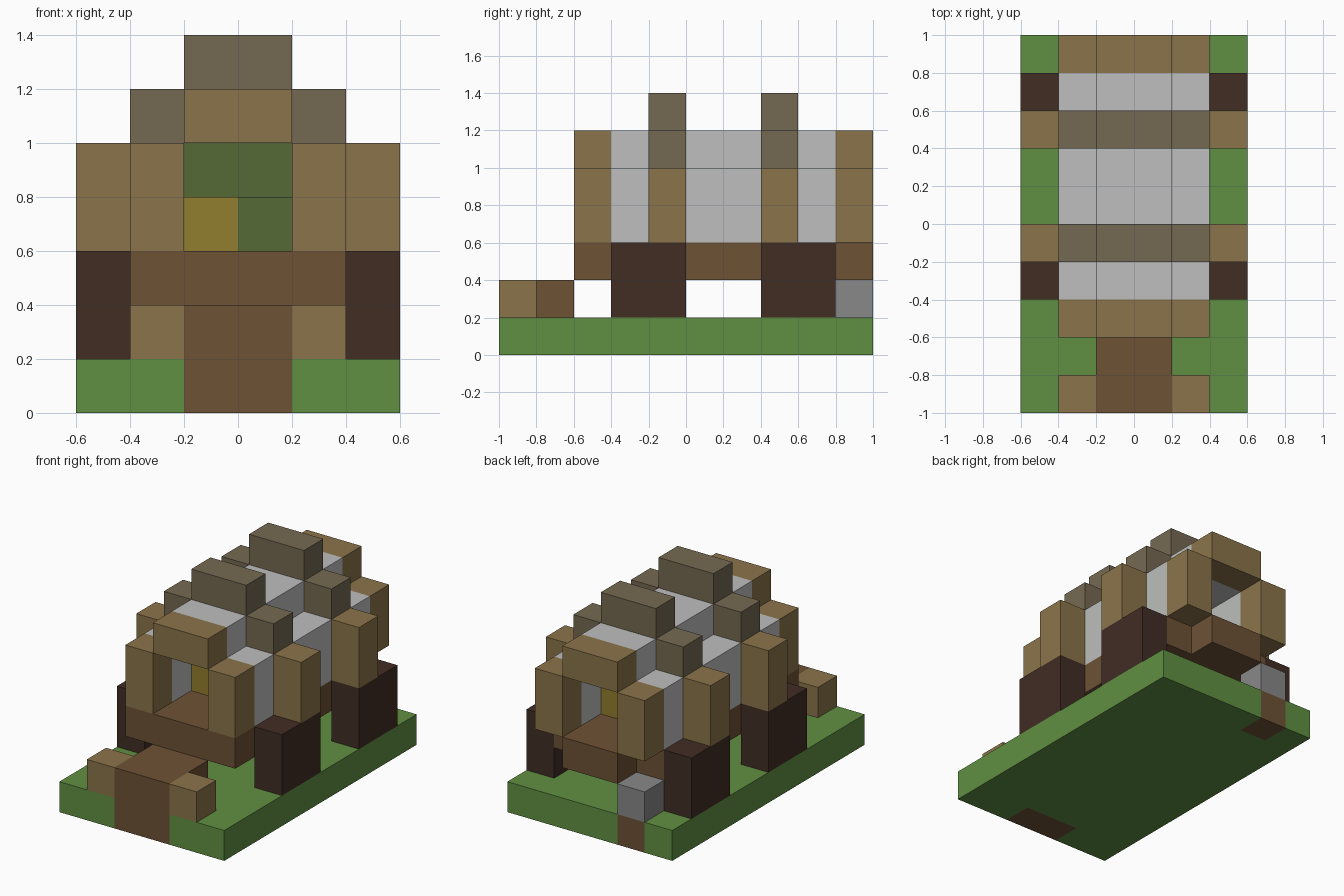
import bpy
import bmesh

U = 0.2  # block size

if "Cube" in bpy.data.objects:
    bpy.data.objects.remove(bpy.data.objects["Cube"], do_unlink=True)


def linear(v):
    v /= 255
    return v / 12.92 if v <= 0.04045 else ((v + 0.055) / 1.055) ** 2.4


def material(name, r, g, b):
    m = bpy.data.materials.new(name)
    m.use_nodes = True
    col = (linear(r), linear(g), linear(b), 1)
    m.diffuse_color = col
    bsdf = next(n for n in m.node_tree.nodes if n.type == "BSDF_PRINCIPLED")
    bsdf.inputs["Base Color"].default_value = col
    bsdf.inputs["Roughness"].default_value = 0.9
    return m


grass = material("grass green", 97, 144, 66)
tan = material("tan wood", 139, 116, 74)
bow = material("weathered wood", 117, 105, 82)
brown = material("brown wood", 110, 82, 53)
dark = material("dark wood", 65, 45, 36)
white = material("canvas white", 189, 191, 189)
grey = material("stone grey", 136, 136, 136)
yellow = material("straw yellow", 146, 126, 46)
leaf = material("dark green", 85, 104, 54)


def blocks(name, mat, *boxes):
    """One object from boxes given as x, y, z ranges in block units."""
    bm = bmesh.new()
    for x0, x1, y0, y1, z0, z1 in boxes:
        verts = bmesh.ops.create_cube(bm, size=1)["verts"]
        for v in verts:
            v.co.x = U * (x1 if v.co.x > 0 else x0)
            v.co.y = U * (y1 if v.co.y > 0 else y0)
            v.co.z = U * (z1 if v.co.z > 0 else z0)
    me = bpy.data.meshes.new(name)
    bm.to_mesh(me)
    bm.free()
    me.materials.append(mat)
    ob = bpy.data.objects.new(name, me)
    bpy.context.collection.objects.link(ob)
    return ob


def pair(x0, x1, *rest):
    """A box and its mirror image across x = 0."""
    return [(x0, x1, *rest), (-x1, -x0, *rest)]


# Ground slab, left open where the path and the rear post run through it
blocks("ground", grass,
       (-3, 3, -4, 4, 0, 1), *pair(1, 3, -5, -4, 0, 1),
       (-3, -2, 4, 5, 0, 1), (-1, 3, 4, 5, 0, 1))
blocks("rear_post", brown, (-2, -1, 4, 5, 0, 1))
blocks("rear_stone", grey, (-2, -1, 4, 5, 1, 2))

# Front step with side blocks
blocks("front_step", brown, (-1, 1, -5, -4, 0, 2), (-1, 1, -4, -3, 1, 2))
blocks("step_sides", tan, *pair(1, 2, -5, -4, 1, 2))

# Wagon bed with a narrower tail
blocks("wagon_bed", brown, (-2, 2, -3, 4, 2, 3), (-1, 1, 4, 5, 2, 3))

# Wheels
for label, y in (("front", -2), ("rear", 2)):
    blocks(label + "_wheels", dark, *pair(2, 3, y, y + 2, 1, 3))

# Wooden arches at both ends
for label, y in (("front", -3), ("rear", 4)):
    blocks(label + "_arch", tan,
           *pair(1, 2, y, y + 1, 3, 5), (-1, 1, y, y + 1, 5, 6))

# Hollow canvas cover
blocks("canvas_cover", white, *pair(1, 2, -2, 4, 3, 5), (-1, 1, -2, 4, 5, 6))

# Hoops over the canvas
for label, y in (("front", -1), ("rear", 2)):
    blocks(label + "_hoop_posts", tan, *pair(2, 3, y, y + 1, 3, 5))
    blocks(label + "_hoop_top", bow,
           *pair(1, 2, y, y + 1, 5, 6), (-1, 1, y, y + 1, 6, 7))

# Cargo
blocks("straw_cargo", yellow, (-1, 0, -1, 1, 3, 4), (0, 1, 2, 3, 3, 4))
blocks("green_cargo", leaf, (0, 1, -1, 1, 3, 4), (-1, 1, 0, 2, 4, 5))
